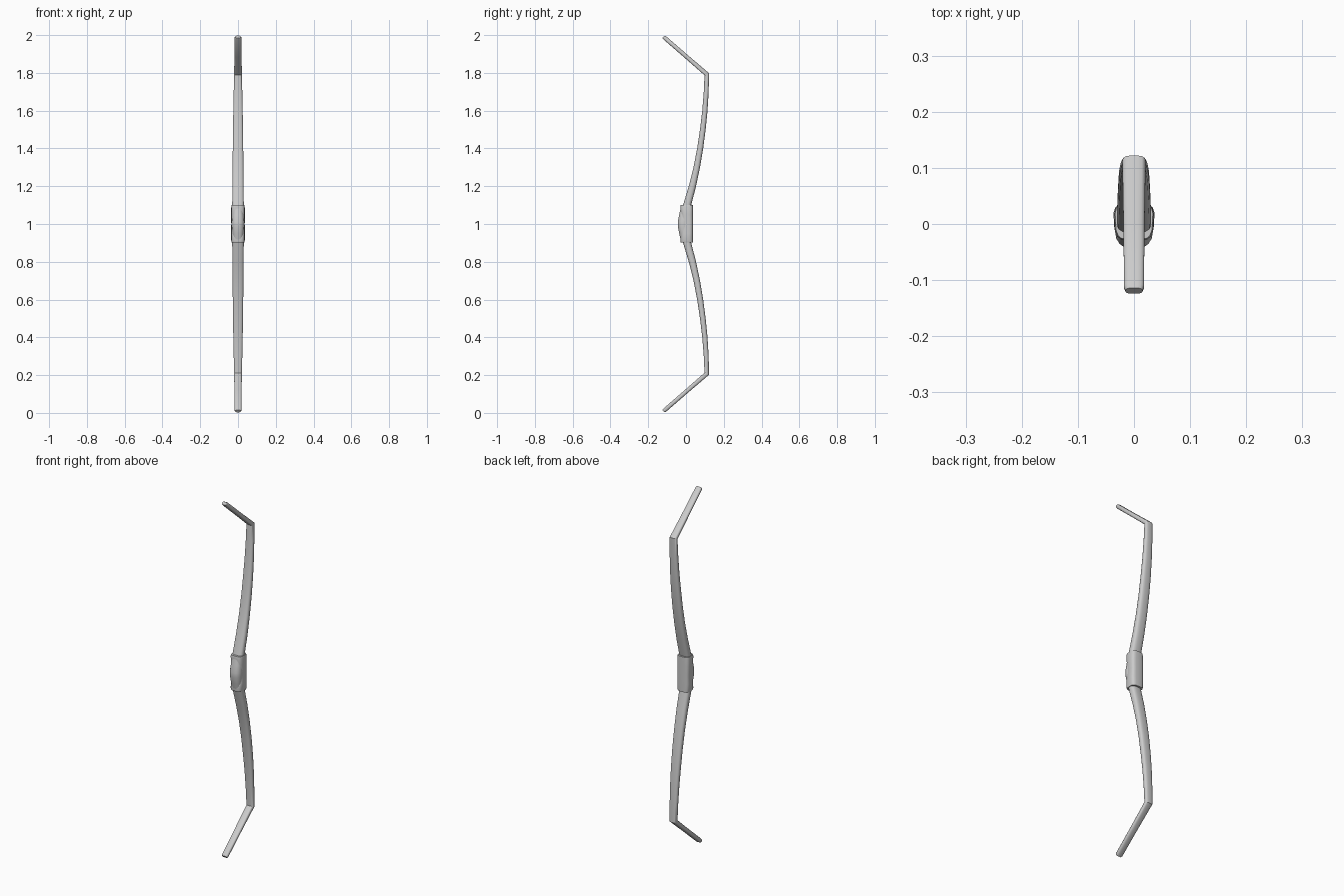
import bpy, bmesh, math
from mathutils import Vector

if "Cube" in bpy.data.objects:
    bpy.data.objects.remove(bpy.data.objects["Cube"])


def rounded_section(half_x, front, back, n=16, power=3.2, front_narrow=1.0):
    """Superellipse outline as (x, depth) pairs; the front can be narrower."""
    mid, half = (front + back) / 2, (back - front) / 2
    pts = []
    for i in range(n):
        a = 2 * math.pi * (i + 0.5) / n
        c, s = math.cos(a), math.sin(a)
        x = half_x * math.copysign(abs(c) ** (2 / power), c)
        d = math.copysign(abs(s) ** (2 / power), s)
        if d < 0:
            x *= 1 + (front_narrow - 1) * -d
        pts.append((x, mid + half * d))
    return pts


def loft(name, rings):
    """Skin a list of rings, cap both ends, shade by angle."""
    bm = bmesh.new()
    loops = [[bm.verts.new(p) for p in ring] for ring in rings]
    for a, b in zip(loops, loops[1:]):
        n = len(a)
        for i in range(n):
            j = (i + 1) % n
            bm.faces.new((a[i], a[j], b[j], b[i]))
    bm.faces.new(loops[0][::-1])
    bm.faces.new(loops[-1])
    bmesh.ops.recalc_face_normals(bm, faces=bm.faces)
    mesh = bpy.data.meshes.new(name)
    bm.to_mesh(mesh)
    bm.free()
    obj = bpy.data.objects.new(name, mesh)
    obj.location.z = 1.0
    bpy.context.collection.objects.link(obj)
    bpy.ops.object.select_all(action='DESELECT')
    obj.select_set(True)
    bpy.context.view_layer.objects.active = obj
    bpy.ops.object.shade_smooth_by_angle(angle=math.radians(35))
    return obj


# Limb: path stations above the grip centre (y, z, half width, half thickness)
stations = [
    (-0.010, 0.03, 0.032, 0.022), (0.006, 0.10, 0.031, 0.021),
    (0.034, 0.20, 0.030, 0.019), (0.057, 0.30, 0.029, 0.017),
    (0.075, 0.40, 0.028, 0.016), (0.089, 0.50, 0.027, 0.015),
    (0.100, 0.60, 0.025, 0.014), (0.107, 0.70, 0.023, 0.013),
    (0.110, 0.793, 0.021, 0.012),
    (0.000, 0.888, 0.019, 0.011), (-0.113, 0.986, 0.018, 0.011),
    (-0.119, 0.991, 0.015, 0.008),
]
path = [Vector((0, y, z)) for y, z, _, _ in stations]
rings = []
for k, (y, z, w, t) in enumerate(stations):
    d_in = (path[k] - path[max(k - 1, 0)]).normalized()
    d_out = (path[min(k + 1, len(path) - 1)] - path[k]).normalized()
    tangent = (d_in + d_out).normalized()
    normal = Vector((0, tangent.z, -tangent.y))
    t /= max(tangent.dot(d_in), tangent.dot(d_out))
    rings.append([path[k] + Vector((x, 0, 0)) + normal * d
                  for x, d in rounded_section(w, -t, t, power=3)])
limb = loft("bow_limbs", rings)
mirror = limb.modifiers.new("lower_limb", 'MIRROR')
mirror.use_axis = (False, False, True)

# Wrapped grip sleeve with straight back, front slightly scooped at mid height
sleeve = []
for z, w, f in [(-0.097, 0.034, -0.028), (-0.09, 0.036, -0.030),
                (-0.05, 0.037, -0.026), (0.0, 0.036, -0.020),
                (0.05, 0.037, -0.026), (0.09, 0.036, -0.030),
                (0.10, 0.034, -0.028)]:
    sleeve.append([Vector((x, y, z)) for x, y in
                   rounded_section(w, f, 0.037, power=4, front_narrow=0.9)])
loft("grip_sleeve", sleeve)

# Wedge-shaped swelling on the front of the grip
swell = []
for z, w, f in [(-0.088, 0.026, -0.028), (-0.05, 0.032, -0.036),
                (-0.012, 0.035, -0.044), (0.012, 0.035, -0.044),
                (0.05, 0.032, -0.036), (0.088, 0.026, -0.028)]:
    swell.append([Vector((x, y, z)) for x, y in
                  rounded_section(w, f, 0.01, power=3, front_narrow=0.75)])
loft("grip_swell", swell)
